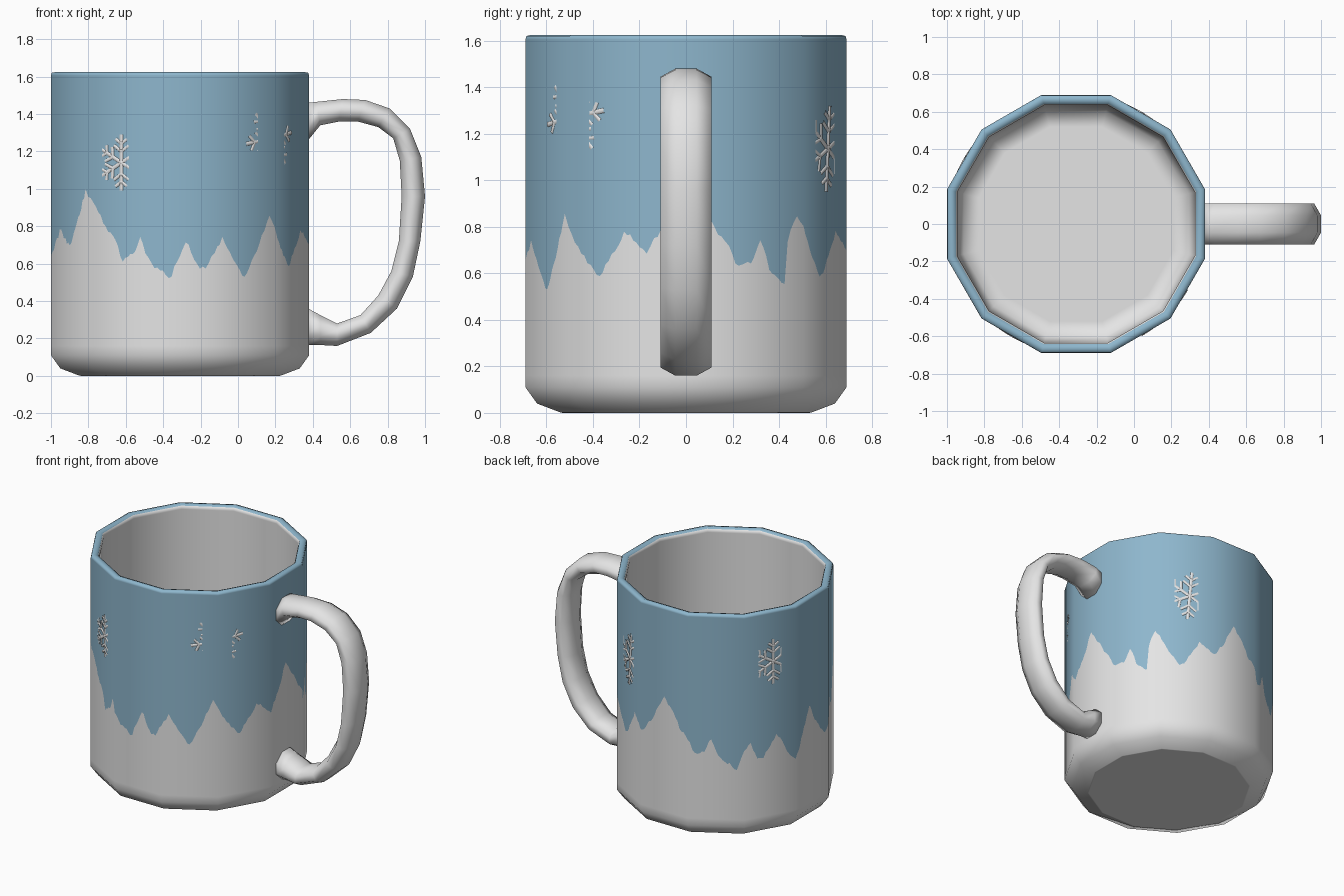
import bpy, bmesh, math, random
from mathutils import Vector

if "Cube" in bpy.data.objects:
    bpy.data.objects.remove(bpy.data.objects["Cube"])

random.seed(4)
CX, APO = -0.31, 0.69          # mug axis, distance from axis to each of the 12 flats


def material(name, col):
    m = bpy.data.materials.new(name)
    m.diffuse_color = (*col, 1)
    m.use_nodes = True
    m.node_tree.nodes["Principled BSDF"].inputs["Base Color"].default_value = m.diffuse_color
    return m


WHITE = material("snow_white", (0.78, 0.78, 0.78))
BLUE = material("winter_blue", (0.27, 0.47, 0.61))


def finish(name, bm, mats):
    me = bpy.data.meshes.new(name)
    bm.to_mesh(me)
    bm.free()
    for m in mats:
        me.materials.append(m)
    me.polygons.foreach_set("use_smooth", [True] * len(me.polygons))
    ob = bpy.data.objects.new(name, me)
    bpy.context.collection.objects.link(ob)
    return ob


# Snow line: (degrees, height) over one 135 degree repeat
SNOW = [(0, .99), (7, .86), (10.7, .78), (15.5, .72), (18.3, .62), (24, .65), (27.7, .74),
        (32, .60), (36, .57), (41, .52), (44, .63), (48.3, .72), (51.6, .60), (55.7, .57),
        (64, .74), (71.7, .57), (75.5, .53), (81, .67), (87.7, .85), (94, .70), (102, .58),
        (113, .78), (121, .69), (128, .82), (135, .99)]


def snow_height(az):
    # the pattern runs from a seam at 38 degrees
    a = az if az > 38 else az + 360
    s = (a - 225) % 135
    for (s0, h0), (s1, h1) in zip(SNOW, SNOW[1:]):
        if s0 <= s <= s1:
            return h0 + (h1 - h0) * (s - s0) / (s1 - s0) + random.uniform(-.012, .012)


# Mug body: 12-sided lathe, rows are (apothem, z, normal out, normal up)
ROWS = [(.53, 0, 0, -1), (.54, .002, .5, -.86), (.64, .04, .7, -.7), (.69, .11, .97, -.25),
        (.69, .16, 1, 0), (.69, None, 1, 0), (.69, 1.605, 1, 0), (.686, 1.62, .7, .7),
        (.665, 1.625, 0, 1), (.642, 1.617, -.7, .7), (.635, 1.595, -1, 0), (.635, .22, -1, 0),
        (.60, .12, -.7, .7), (.52, .08, 0, 1)]
COLS = 288
angles = [i * 360 / COLS for i in range(COLS)]
line = [snow_height(a) for a in angles]
bm = bmesh.new()
rings, normals = [], []
for apo, z, n_out, n_up in ROWS:
    ring = []
    for i, a in enumerate(angles):
        r = apo / math.cos(math.radians((a + 15) % 30 - 15))
        c, s = math.cos(math.radians(a)), math.sin(math.radians(a))
        ring.append(bm.verts.new((CX + r * c, r * s, line[i] if z is None else z)))
        normals.append(Vector((n_out * c, n_out * s, n_up)).normalized())
    rings.append(ring)
for k in range(len(rings) - 1):
    for i in range(COLS):
        j = (i + 1) % COLS
        f = bm.faces.new((rings[k][i], rings[k][j], rings[k + 1][j], rings[k + 1][i]))
        f.material_index = 1 if 5 <= k <= 8 else 0
bm.faces.new(rings[0][::-1])
bm.faces.new(rings[-1])
body = finish("mug_body", bm, [WHITE, BLUE])
body.data.normals_split_custom_set_from_vertices(normals)

# Handle: outer and inner edge pairs (x, z) swept with an eight-sided section
HANDLE = [((.375, 1.46), (.375, 1.26)), ((.42, 1.465), (.44, 1.34)), ((.56, 1.48), (.54, 1.36)),
          ((.68, 1.475), (.64, 1.36)), ((.81, 1.43), (.75, 1.33)), ((.92, 1.32), (.83, 1.27)),
          ((.98, 1.17), (.865, 1.15)), ((1, .96), (.875, .96)), ((.975, .72), (.86, .72)),
          ((.935, .53), (.82, .56)), ((.85, .36), (.75, .43)), ((.71, .23), (.655, .325)),
          ((.53, .16), (.53, .28)), ((.44, .165), (.44, .325)), ((.375, .165), (.375, .36))]
bm = bmesh.new()
rings = []
for (ox, oz), (ix, iz) in HANDLE:
    ring = []
    for i in range(8):
        a = math.radians(22.5 + 45 * i)
        p = math.cos(a) / math.cos(math.pi / 8)
        q = math.sin(a) / math.cos(math.pi / 8)
        ring.append(bm.verts.new(((ox + ix) / 2 + p * (ox - ix) / 2, q * .11,
                                  (oz + iz) / 2 + p * (oz - iz) / 2)))
    rings.append(ring)
for r0, r1 in zip(rings, rings[1:]):
    for i in range(8):
        j = (i + 1) % 8
        bm.faces.new((r0[i], r0[j], r1[j], r1[i]))
bm.faces.new(rings[0])
bm.faces.new(rings[-1][::-1])
bmesh.ops.recalc_face_normals(bm, faces=bm.faces)
finish("handle", bm, [WHITE])


# Snowflakes: ridged bars bent round a cylinder, so they show only near the flats' middles
def bar(bm, az0, z0, p, q, width):
    d = (q - p).normalized()
    side = Vector((-d.y, d.x)) * width / 2
    prev = None
    for i in range(7):
        c = p.lerp(q, i / 6)
        row = []
        for k, r in ((-1, .686), (-.6, .695), (.6, .695), (1, .686)):
            w = c + side * k
            a = math.radians(az0) + w.x / APO
            row.append(bm.verts.new((CX + r * math.cos(a), r * math.sin(a), z0 + w.y)))
        if prev:
            for k in range(3):
                bm.faces.new((prev[k + 1], prev[k], row[k], row[k + 1]))
        prev = row


def direction(deg):
    return Vector((math.cos(math.radians(deg)), math.sin(math.radians(deg))))


for n, (az, z, size, turn) in enumerate([(243, 1.14, .15, 30), (315, 1.27, .175, 10),
                                         (62, 1.135, .185, 25), (152, 1.26, .16, 30)]):
    bm = bmesh.new()
    for arm in range(6):
        ang = turn + 60 * arm
        d = direction(ang)
        bar(bm, az, z, Vector((0, 0)), d * size, .026)
        for at, length in ((.4, .36), (.68, .28)):
            for s in (-55, 55):
                p = d * size * at
                bar(bm, az, z, p, p + direction(ang + s) * size * length, .022)
    bmesh.ops.recalc_face_normals(bm, faces=bm.faces)
    for f in bm.faces:
        c = f.calc_center_median()
        if f.normal.dot(Vector((c.x - CX, c.y, 0))) < 0:
            f.normal_flip()
    finish("snowflake_%d" % (n + 1), bm, [WHITE])
